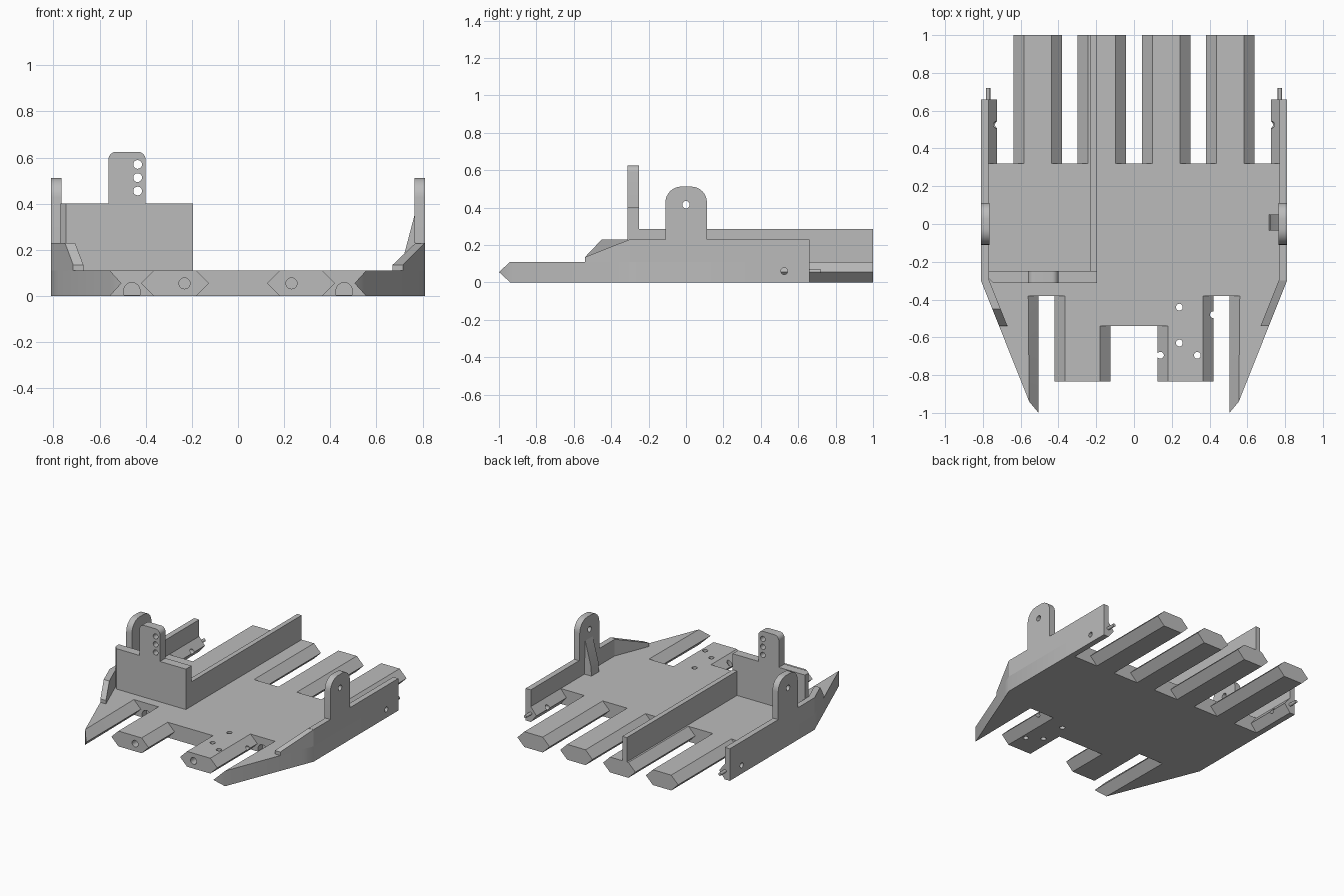
import bpy, bmesh, math
from mathutils import Vector

if "Cube" in bpy.data.objects:
    bpy.data.objects.remove(bpy.data.objects["Cube"], do_unlink=True)

grey = bpy.data.materials.new("light_grey")
grey.use_nodes = True
colour = (0.5, 0.5, 0.5, 1)
grey.diffuse_color = colour
grey.node_tree.nodes["Principled BSDF"].inputs["Base Color"].default_value = colour

H, MID = 0.11, 0.055      # deck thickness and ridge height
parts = []


def hull(name, points, keep=True):
    """Convex solid round the given points."""
    bm = bmesh.new()
    for p in points:
        bm.verts.new(p)
    res = bmesh.ops.convex_hull(bm, input=bm.verts)
    loose = {v for v in res["geom_interior"] + res["geom_unused"]
             if isinstance(v, bmesh.types.BMVert) and v.is_valid}
    bmesh.ops.delete(bm, geom=list(loose), context="VERTS")
    bmesh.ops.dissolve_limit(bm, angle_limit=0.01, verts=bm.verts, edges=bm.edges)
    bmesh.ops.recalc_face_normals(bm, faces=bm.faces)
    mesh = bpy.data.meshes.new(name)
    bm.to_mesh(mesh)
    bm.free()
    mesh.materials.append(grey)
    ob = bpy.data.objects.new(name, mesh)
    bpy.context.scene.collection.objects.link(ob)
    if keep:
        parts.append(ob)
    return ob


def box(name, x, y, z):
    return hull(name, [(a, b, c) for a in x for b in y for c in z])


def ridged(name, x0, x1, y0, y1):
    """Bar with a ridge along both long sides."""
    return hull(name, [p for y in (y0, y1) for p in (
        (x0, y, MID), (x1, y, MID),
        (x0 + MID, y, 0), (x1 - MID, y, 0), (x0 + MID, y, H), (x1 - MID, y, H))])


def rounded_tab(u0, u1, v0, v1, r, steps=8):
    """Outline of an upright tab with two rounded top corners."""
    pts = [(u0, v0), (u1, v0)]
    for i in range(steps + 1):
        a = math.pi / 2 * i / steps
        dx, dz = r * (1 - math.cos(a)), r * (1 - math.sin(a))
        pts += [(u0 + dx, v1 - dz), (u1 - dx, v1 - dz)]
    return pts


def cylinder(name, start, end, r, keep=True):
    start, end = Vector(start), Vector(end)
    turn = (end - start).to_track_quat("Z", "Y")
    ring = [turn @ Vector((r * math.cos(i * math.pi / 10), r * math.sin(i * math.pi / 10), 0))
            for i in range(20)]
    return hull(name, [c + p for c in (start, end) for p in ring], keep)


def cut(ob, cutter):
    mod = ob.modifiers.new("cut", "BOOLEAN")
    mod.operation, mod.solver, mod.object = "DIFFERENCE", "EXACT", cutter
    graph = bpy.context.evaluated_depsgraph_get()
    mesh = bpy.data.meshes.new_from_object(ob.evaluated_get(graph))
    ob.modifiers.clear()
    ob.data = mesh
    bpy.data.objects.remove(cutter, do_unlink=True)


def drill(ob, start, end, r=0.018):
    cut(ob, cylinder("drill", start, end, r, keep=False))


# Deck
deck = hull("deck", [(s * x, y, z) for s in (-1, 1) for z in (0, H)
                     for x, y in ((0.81, 0.32), (0.81, -0.3), (0.778, -0.38))])
for s in (-1, 1):
    arch = rounded_tab(s * 0.46 - 0.035, s * 0.46 + 0.035, 0.004, 0.058, 0.035)
    cut(deck, hull("arch", [(u, y, v) for y in (-0.4, -0.33) for u, v in arch], keep=False))

# Rear fingers
for i, x in enumerate((-0.51, -0.17, 0.17, 0.51)):
    ridged(f"rear_finger_{i + 1}", x - 0.128, x + 0.128, 0.32, 1)

# Front tongue and fingers
tongue = ridged("front_tongue", -0.42, 0.42, -0.54, -0.38)
drill(tongue, (0.24, -0.44, -0.1), (0.24, -0.44, 0.2))
drill(tongue, (0.34, -0.48, MID), (0.5, -0.48, MID))
for side, s in (("left", 1), ("right", -1)):
    x0, x1 = sorted((s * 0.125, s * 0.42))
    finger = ridged(f"front_finger_{side}", x0, x1, -0.835, -0.54)
    drill(finger, (s * 0.232, -0.9, MID), (s * 0.232, -0.75, MID), 0.024)
    if s > 0:
        for x, y in ((0.24, -0.63), (0.14, -0.695), (0.335, -0.695)):
            drill(finger, (x, y, -0.1), (x, y, 0.2))

for side, s in (("left", 1), ("right", -1)):
    # Pointed front wing
    hull(f"wing_{side}", [(s * x, y, z) for z in (0, H) for x, y in
                          ((0.56, -0.38), (0.778, -0.38), (0.555, -0.94))]
         + [(s * 0.505, -0.38, MID), (s * 0.505, -1, MID)])

    # Side wall with its rear rail and pin
    box(f"side_wall_{side}", (s * 0.77, s * 0.81), (-0.3, 0.66), (H, 0.23))
    rail = hull(f"rear_rail_{side}", [(s * x, y, z) for y in (0.32, 0.66) for x, z in
                                      ((0.81, 0), (0.81, H), (0.77, 0), (0.77, H), (0.725, MID))])
    drill(rail, (s * 0.7, 0.525, 0.06), (s * 0.9, 0.525, 0.06))
    cylinder(f"pin_{side}", (s * 0.772, 0.65, 0.06), (s * 0.772, 0.72, 0.06), 0.011)

    # Angled wall running down onto the wing
    base = [(0.81, -0.3), (0.77, -0.29), (0.714, -0.54), (0.67, -0.54)]
    pts = [(s * x, y, H) for x, y in base]
    pts += [(s * x, y, 0.23) for x, y in base[:2]]
    pts += [(s * x, y, 0.135) for x, y in base[2:]]
    if s < 0:
        pts += [(s * 0.75, -0.45, 0.23), (s * 0.706, -0.45, 0.23)]
    hull(f"angled_wall_{side}", pts)

    # Pivot lug
    tab = rounded_tab(-0.11, 0.112, 0.23, 0.512, 0.085)
    lug = hull(f"lug_{side}", [(s * x, u, v) for x in (0.765, 0.81) for u, v in tab])
    drill(lug, (s * 0.7, 0, 0.415), (s * 0.9, 0, 0.415), 0.02)

# Buttress behind the left lug
hull("lug_buttress", [(x, y, z) for y in (-0.035, 0.05)
                      for x, z in ((0.77, H), (0.77, 0.37), (0.715, H), (0.72, 0.18))])

# Divider, cross wall and drilled tower
box("divider", (-0.23, -0.195), (-0.25, 1), (H, 0.285))
hull("cross_wall", [(x, y, z) for z in (H, 0.4) for x, y in
                    ((-0.77, -0.25), (-0.195, -0.25), (-0.195, -0.313),
                     (-0.745, -0.313), (-0.77, -0.288))])
tab = rounded_tab(-0.562, -0.4, 0.4, 0.625, 0.035)
tower = hull("tower", [(u, y, v) for y in (-0.313, -0.25) for u, v in tab])
for z in (0.455, 0.513, 0.57):
    drill(tower, (-0.435, -0.4, z), (-0.435, -0.2, z), 0.019)

# Smooth the rounded faces, keep edges sharp
bpy.ops.object.select_all(action="DESELECT")
for ob in parts:
    ob.select_set(True)
bpy.context.view_layer.objects.active = parts[0]
bpy.ops.object.shade_smooth_by_angle(angle=math.radians(30))
